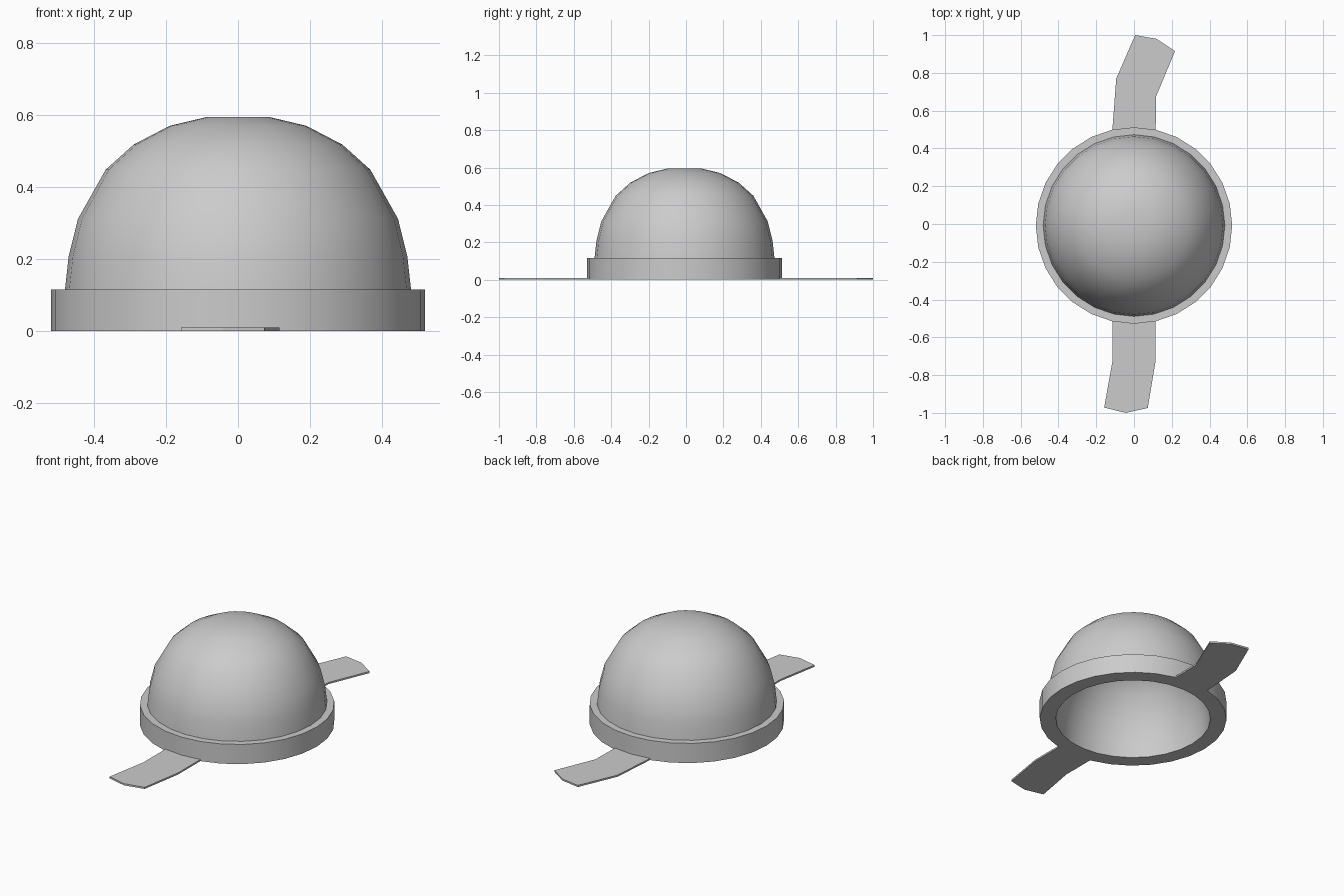
import bpy, bmesh, math

if "Cube" in bpy.data.objects:
    bpy.data.objects.remove(bpy.data.objects["Cube"])

SIDES = 28
CY = -0.008


def finish(name, bm, angle):
    bmesh.ops.recalc_face_normals(bm, faces=bm.faces)
    me = bpy.data.meshes.new(name)
    bm.to_mesh(me)
    bm.free()
    ob = bpy.data.objects.new(name, me)
    bpy.context.collection.objects.link(ob)
    bpy.ops.object.select_all(action='DESELECT')
    ob.select_set(True)
    bpy.context.view_layer.objects.active = ob
    bpy.ops.object.shade_smooth_by_angle(angle=math.radians(angle))
    return ob


def lathe(name, profile):
    """Revolve (radius, z) points; the first and last rings are capped flat."""
    bm = bmesh.new()
    rings = [[bm.verts.new((r * math.cos(2 * math.pi * i / SIDES),
                            CY + r * math.sin(2 * math.pi * i / SIDES), z))
              for i in range(SIDES)] for r, z in profile]
    for a, b in zip(rings, rings[1:]):
        for i in range(SIDES):
            j = (i + 1) % SIDES
            bm.faces.new((a[i], a[j], b[j], b[i]))
    bm.faces.new(rings[0])
    bm.faces.new(rings[-1])
    return finish(name, bm, 40)


def strap(name, outline, thickness=0.01):
    """Flat plate with the given outline, standing on the ground."""
    bm = bmesh.new()
    low = [bm.verts.new((x, y, 0)) for x, y in outline]
    high = [bm.verts.new((x, y, thickness)) for x, y in outline]
    bm.faces.new(low)
    bm.faces.new(high)
    for i in range(len(low)):
        j = (i + 1) % len(low)
        bm.faces.new((low[i], low[j], high[j], high[i]))
    return finish(name, bm, 20)


# hollow dome with its rim: outer crown, stepped band, tapering cavity
outer = [(0.085, 0.596), (0.19, 0.571), (0.29, 0.519), (0.368, 0.449),
         (0.445, 0.312), (0.471, 0.207), (0.481, 0.116)]
band = [(0.52, 0.116), (0.52, 0)]
inner = [(r * 0.895, (z - 0.116) * 1.04) for r, z in reversed(outer)]
lathe("domed_shell", outer + band + inner)

# flat bent straps lying on the ground
strap("front_strap", [(-0.113, -0.508), (-0.113, -0.72), (-0.158, -0.972), (-0.043, -1.0),
                      (0.073, -0.974), (0.115, -0.72), (0.115, -0.508)])
strap("back_strap", [(-0.113, 0.492), (-0.113, 0.52), (-0.094, 0.77), (0.006, 1.0),
                     (0.12, 0.98), (0.217, 0.915), (0.117, 0.675), (0.115, 0.52), (0.115, 0.492)])
